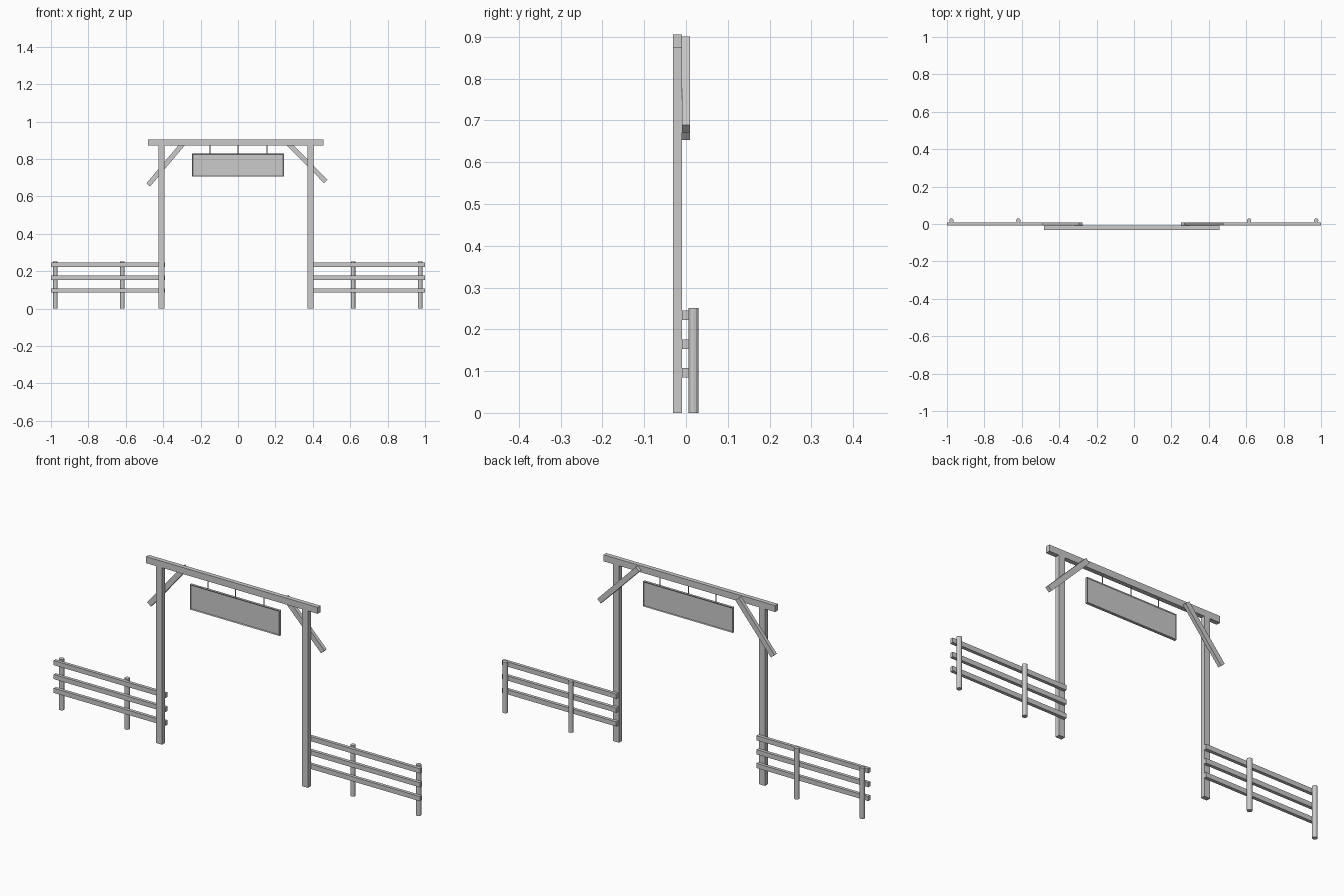
import bpy, bmesh, math
from mathutils import Vector

if "Cube" in bpy.data.objects:
    bpy.data.objects.remove(bpy.data.objects["Cube"])


def box(name, x0, x1, y0, y1, z0, z1):
    bm = bmesh.new()
    bmesh.ops.create_cube(bm, size=1)
    for v in bm.verts:
        v.co = Vector((x1 if v.co.x > 0 else x0,
                       y1 if v.co.y > 0 else y0,
                       z1 if v.co.z > 0 else z0))
    me = bpy.data.meshes.new(name)
    bm.to_mesh(me)
    bm.free()
    ob = bpy.data.objects.new(name, me)
    bpy.context.collection.objects.link(ob)
    return ob


def rod(name, x, y, z0, z1, r, sides):
    bpy.ops.mesh.primitive_cylinder_add(vertices=sides, radius=r, depth=z1 - z0,
                                        location=(x, y, (z0 + z1) / 2))
    bpy.context.object.name = name


def brace(name, low, high, width, y0, y1):
    """Diagonal timber between two (x, z) points."""
    dx, dz = high[0] - low[0], high[1] - low[1]
    half = math.hypot(dx, dz) / 2
    ob = box(name, -half, half, y0, y1, -width / 2, width / 2)
    ob.location = ((low[0] + high[0]) / 2, 0, (low[1] + high[1]) / 2)
    ob.rotation_euler.y = -math.atan2(dz, dx)


# Gate posts and top beam
FRONT, BACK = -0.031, -0.009
box("gate_post_left", -0.425, -0.393, FRONT, BACK, 0, 0.873)
box("gate_post_right", 0.372, 0.404, FRONT, BACK, 0, 0.873)
box("top_beam", -0.48, 0.457, FRONT, BACK, 0.873, 0.905)

# Diagonal braces behind the posts
brace("brace_left", (-0.48, 0.661), (-0.285, 0.892), 0.026, BACK, 0.009)
brace("brace_right", (0.469, 0.680), (0.260, 0.892), 0.026, BACK, 0.009)

# Hanging sign, with a raised rim on both faces
sign = box("sign_board", -0.245, 0.245, -0.026, -0.014, 0.705, 0.829)
bm = bmesh.new()
bm.from_mesh(sign.data)
bm.normal_update()
faces = [f for f in bm.faces if abs(f.normal.y) > 0.9]
bmesh.ops.inset_individual(bm, faces=faces, thickness=0.006, depth=-0.003)
bm.to_mesh(sign.data)
bm.free()

# Sign hangers
for i, x in enumerate((-0.15, 0, 0.155)):
    rod(f"sign_hanger_{i}", x, -0.02, 0.826, 0.876, 0.002, 8)

# Side fences: three rails on two round posts each
for side, x0, x1, posts in (("left", -1.0, -0.39, (-0.976, -0.618)),
                            ("right", 0.376, 1.0, (0.615, 0.974))):
    for i, z in enumerate((0.085, 0.153, 0.222)):
        box(f"fence_rail_{side}_{i}", x0, x1, BACK, 0.007, z, z + 0.023)
    for i, x in enumerate(posts):
        rod(f"fence_post_{side}_{i}", x, 0.0185, 0, 0.251, 0.012, 12)
